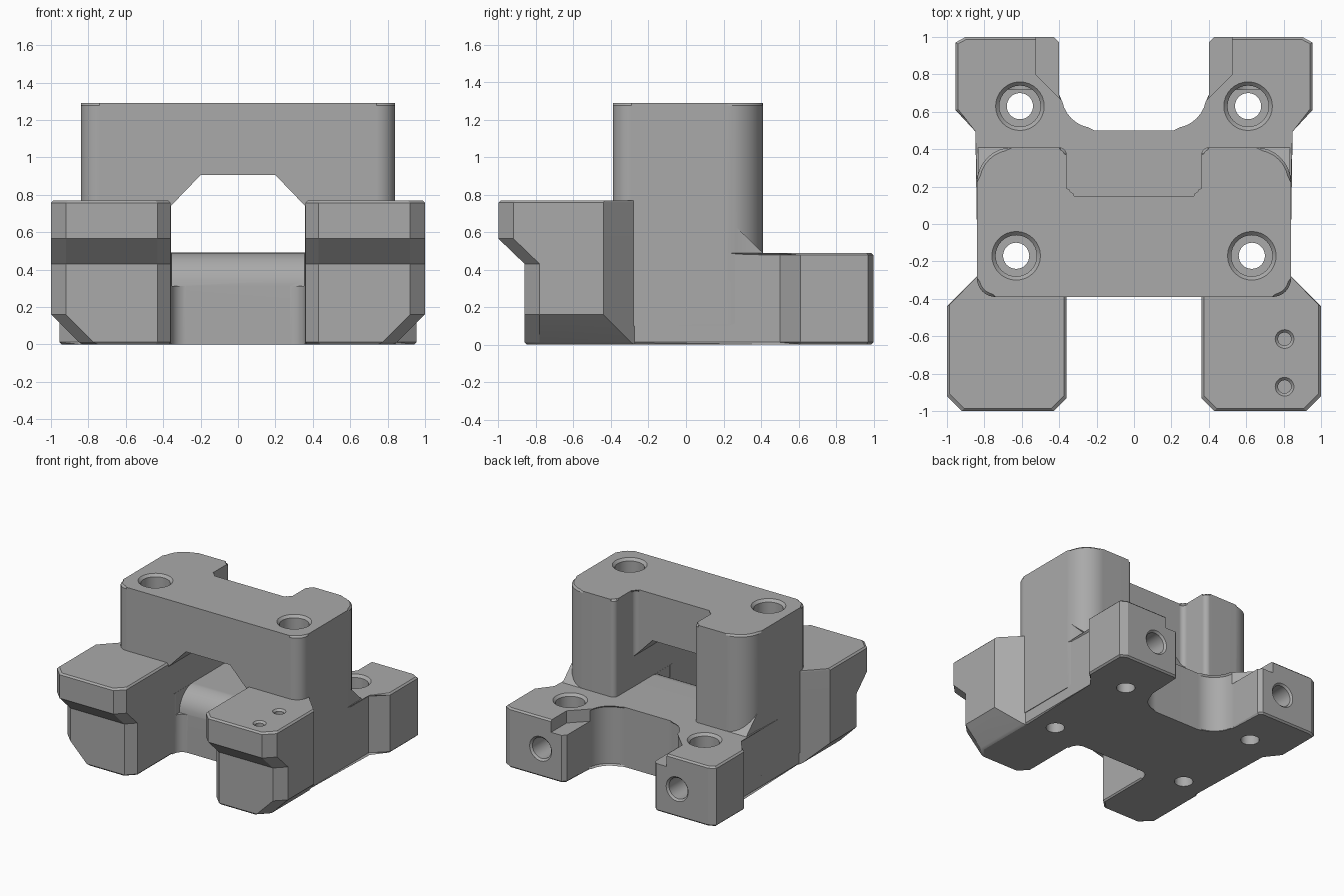
import bpy, bmesh
from math import sin, cos, pi
from mathutils import Vector, Matrix

cube = bpy.data.objects.get("Cube")
if cube:
    bpy.data.objects.remove(cube, do_unlink=True)

grey = bpy.data.materials.new("plain grey")
grey.use_nodes = True
GREY = (0.4, 0.4, 0.4, 1)
grey.diffuse_color = GREY
grey.node_tree.nodes["Principled BSDF"].inputs["Base Color"].default_value = GREY


def make(name, bm):
    bmesh.ops.recalc_face_normals(bm, faces=bm.faces)
    me = bpy.data.meshes.new(name)
    bm.to_mesh(me)
    bm.free()
    me.materials.append(grey)
    ob = bpy.data.objects.new(name, me)
    bpy.context.collection.objects.link(ob)
    return ob


def loft(name, sections, chamfer=0, matrix=None):
    """Skin a stack of equal-length 3D loops; optionally chamfer both cap rims."""
    bm = bmesh.new()
    loops = [[bm.verts.new(p) for p in s] for s in sections]
    n = len(loops[0])
    for a, b in zip(loops, loops[1:]):
        for i in range(n):
            j = (i + 1) % n
            bm.faces.new((a[i], a[j], b[j], b[i]))
    caps = [bm.faces.new(loops[0][::-1]), bm.faces.new(loops[-1])]
    if chamfer:
        rims = [e for f in caps for e in f.edges]
        bmesh.ops.bevel(bm, geom=rims, offset=chamfer, segments=1,
                        affect='EDGES', profile=0.5)
    if matrix:
        bm.transform(matrix)
    return make(name, bm)


def prism(name, outline, z0, z1, chamfer=0):
    return loft(name, [[(x, y, z) for x, y in outline] for z in (z0, z1)], chamfer)


def rounded(corners, steps=8):
    """Turn (x, y, radius) corners into an outline with filleted corners."""
    out = []
    for i, (x, y, r) in enumerate(corners):
        c = Vector((x, y))
        if not r:
            out.append(c)
            continue
        u = (Vector(corners[i - 1][:2]) - c).normalized()
        v = (Vector(corners[(i + 1) % len(corners)][:2]) - c).normalized()
        centre = c + (u + v) * r
        for k in range(steps + 1):
            t = k / steps * pi / 2
            out.append(centre - v * r * cos(t) - u * r * sin(t))
    return out


def mirrored(half):
    return half + [(-x, y, r) for x, y, r in reversed(half)]


def hole(profile, origin, rot=None):
    """Turned cutter from (height, radius) pairs."""
    ring = [(cos(k * pi / 16), sin(k * pi / 16)) for k in range(32)]
    m = Matrix.Translation(origin)
    if rot:
        m = m @ rot
    return loft("hole_cutter", [[(r * c, r * s, z) for c, s in ring]
                                for z, r in profile], matrix=m)


def boolean(target, tool, op):
    mod = target.modifiers.new(op, 'BOOLEAN')
    mod.object, mod.operation, mod.solver = tool, op, 'EXACT'
    bpy.context.view_layer.objects.active = target
    bpy.ops.object.modifier_apply(modifier=mod.name)
    bpy.data.objects.remove(tool, do_unlink=True)


# Base plate with two rear lugs and a rounded gap between them
body = prism("bracket_body", rounded(mirrored([
    (.835, -.35, 0), (.835, .5, 0), (.955, .61, 0), (.955, .97, 0), (.9, 1, 0),
    (.43, 1, 0), (.40, .97, 0), (.40, .5, .19)])), 0, .49, .013)

# Tall U-shaped block
block = prism("tall_block", rounded(mirrored([
    (.84, -.39, .1), (.84, .41, .19), (.36, .41, .04), (.36, .15, .04)])),
    .1, 1.29, .014)
boolean(body, block, 'UNION')

# Sloped gussets where the rounded rear corners meet the base
for s in (1, -1):
    tri = [(.2, .45), (.415, .45), (.415, .485), (.25, .645), (.2, .645)]
    boolean(body, loft("gusset", [[(s * x, y, z) for y, z in tri]
                                  for x in (.62, .834)]), 'UNION')


# Front arms: undercut nose and sloped lower outer side
def arm_section(z, front, outer, inset=0):
    f, o, i = front + inset, outer - inset, .36 + inset
    back = .56 - outer
    return [(i, f + .07, z), (i + .07, f, z), (o - .08, f, z), (o, f + .08, z),
            (o, back + inset / 2, z), (.80, -.24, z), (i, -.24, z)]


arm_layers = [(0, -.86, .84, .01), (.012, -.86, .852), (.16, -.86, 1), (.43, -.86, 1),
              (.565, -1, 1), (.757, -1, 1), (.77, -1, 1, .013)]
for s in (1, -1):
    layers = [[(s * x, y, z) for x, y, z in arm_section(*a)] for a in arm_layers]
    boolean(body, loft("front_arm", layers), 'UNION')

# Channel between the arms, with a rounded upper edge
W = .359
boolean(body, prism("channel_cutter", rounded([
    (W, -1.2, 0), (W, -.25, .08), (-W, -.25, .08), (-W, -1.2, 0)]), -.1, .6), 'DIFFERENCE')
roll = [(-.07 - .18 * cos(t * pi / 16), .311 + .18 * sin(t * pi / 16)) for t in range(9)]
roll += [(-.07, .6), (-.3, .6), (-.3, .311)]
boolean(body, loft("roll_cutter", [[(x, y, z) for y, z in roll]
                                   for x in (-W + .001, W - .001)]), 'DIFFERENCE')

# Arched tunnel under the tall block
arch = [(-W, .49), (W, .49), (W, .74), (.2, .905), (-.2, .905), (-W, .74)]
boolean(body, loft("tunnel_cutter", [[(x, y, z) for x, z in arch]
                                     for y in (-.6, .25)]), 'DIFFERENCE')

# Stepped inner corners, screw holes and end holes of the lugs
back_turn = Matrix.Rotation(-pi / 2, 4, 'X')
for s in (1, -1):
    step = [(s * x, y) for x, y in ((.3, 1.1), (.525, 1.1), (.525, .8), (.3, .575))]
    step[3] = (s * .39, .665)
    step.append((s * .3, .665))
    boolean(body, prism("step_cutter", step, .39, .6), 'DIFFERENCE')
    for x, y, top, seat in ((.61, .63, .49, .25), (.63, -.17, 1.29, .6)):
        boolean(body, hole([(-.1, .07), (seat, .07), (seat, .11), (top - .02, .11),
                            (top, .13), (top + .05, .13)], (s * x, y, 0)), 'DIFFERENCE')
    boolean(body, hole([(-.28, .085), (-.015, .085), (0, .1), (.1, .1)],
                       (s * .62, 1, .23), back_turn), 'DIFFERENCE')

# Two small blind holes on the left arm
for y in (-.615, -.87):
    boolean(body, hole([(-.2, .035), (-.015, .035), (0, .05), (.1, .05)],
                       (.805, y, .77)), 'DIFFERENCE')

# Smooth curved walls, keep machined edges crisp
bpy.ops.object.select_all(action='DESELECT')
body.select_set(True)
bpy.context.view_layer.objects.active = body
bpy.ops.object.shade_smooth_by_angle(angle=pi / 7)
wn = body.modifiers.new("flat_faces", 'WEIGHTED_NORMAL')
wn.keep_sharp = True
